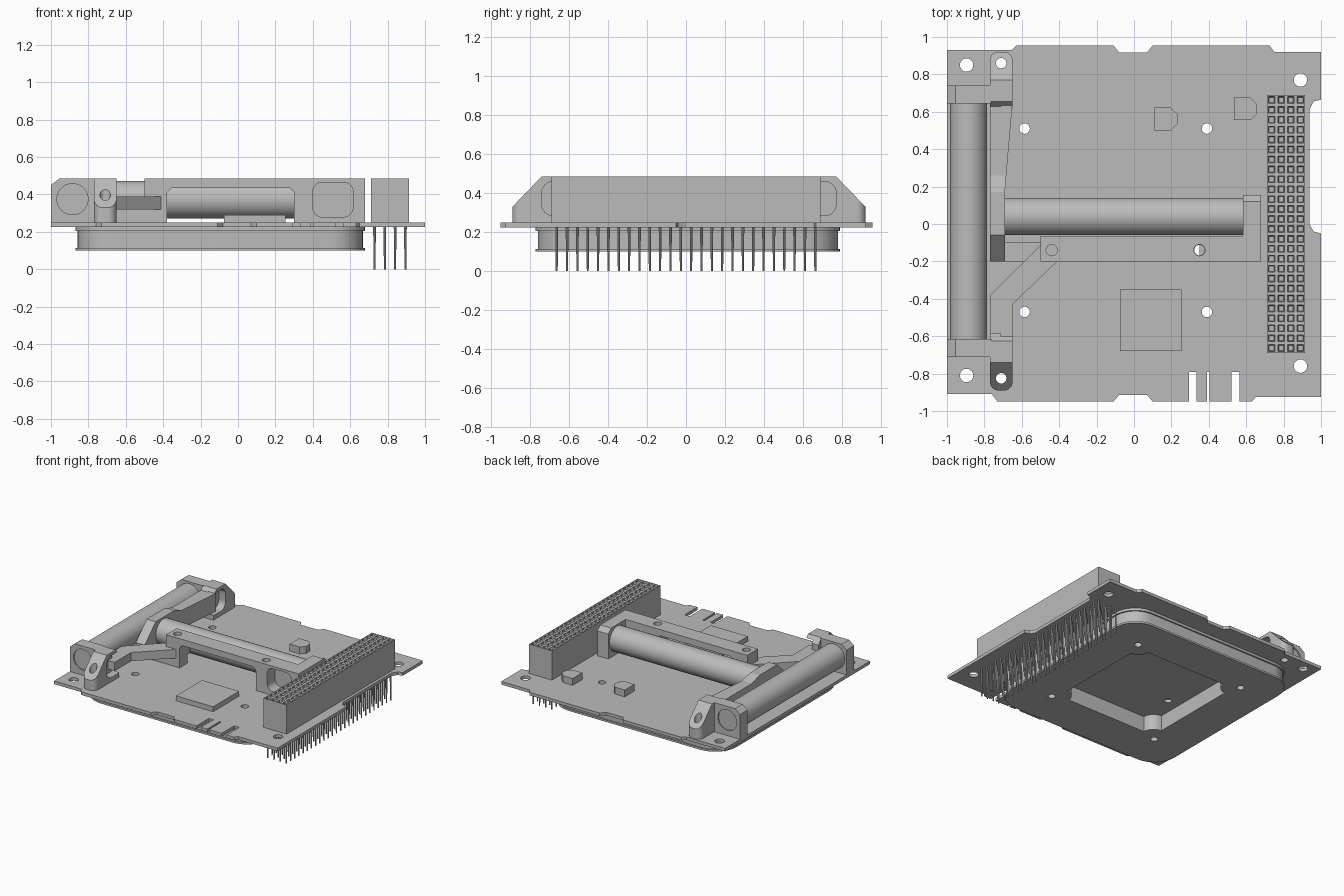
import bpy, bmesh, math

cube = bpy.data.objects.get("Cube")
if cube:
    bpy.data.objects.remove(cube, do_unlink=True)

grey = bpy.data.materials.new("plain_grey")
grey.use_nodes = True
tone = (0.5, 0.5, 0.5, 1)
grey.diffuse_color = tone
grey.node_tree.nodes["Principled BSDF"].inputs["Base Color"].default_value = tone

MID_Y = 0.015      # mirror line of the end brackets
ROD_Z = 0.372
TOP = 0.485
DECK = 0.25


def finish(name, bm):
    bmesh.ops.recalc_face_normals(bm, faces=bm.faces)
    me = bpy.data.meshes.new(name)
    bm.to_mesh(me)
    bm.free()
    me.materials.append(grey)
    ob = bpy.data.objects.new(name, me)
    bpy.context.collection.objects.link(ob)
    return ob


def place(axis, u, v, w):
    return {"z": (u, v, w), "y": (u, w, v), "x": (w, u, v)}[axis]


def prism(name, pts, lo, hi, axis="z"):
    """Extrude a 2D outline along an axis."""
    bm = bmesh.new()
    ends = [[bm.verts.new(place(axis, u, v, w)) for u, v in pts] for w in (lo, hi)]
    bm.faces.new(ends[0])
    bm.faces.new(ends[1])
    n = len(pts)
    for i in range(n):
        j = (i + 1) % n
        bm.faces.new((ends[0][i], ends[0][j], ends[1][j], ends[1][i]))
    return finish(name, bm)


def rect(x0, x1, y0, y1):
    return [(x0, y0), (x1, y0), (x1, y1), (x0, y1)]


def circle(cx, cy, r, n=24):
    return [(cx + r * math.cos(math.tau * i / n), cy + r * math.sin(math.tau * i / n)) for i in range(n)]


def rounded(x0, x1, y0, y1, r, n=8):
    pts = []
    corners = ((x1 - r, y1 - r), (x0 + r, y1 - r), (x0 + r, y0 + r), (x1 - r, y0 + r))
    for k, (cx, cy) in enumerate(corners):
        for i in range(n + 1):
            a = math.pi / 2 * (k + i / n)
            pts.append((cx + r * math.cos(a), cy + r * math.sin(a)))
    return pts


def boolean(ob, tools, op="DIFFERENCE"):
    """Apply booleans, then discard the tool objects."""
    for t in tools:
        m = ob.modifiers.new("bool", "BOOLEAN")
        m.operation, m.object, m.solver = op, t, "EXACT"
    bpy.context.view_layer.update()
    dg = bpy.context.evaluated_depsgraph_get()
    me = bpy.data.meshes.new_from_object(ob.evaluated_get(dg))
    ob.modifiers.clear()
    ob.data = me
    for t in tools:
        bpy.data.objects.remove(t, do_unlink=True)


def drill(ob, spots, r):
    boolean(ob, [prism("drill", circle(x, y, r), -0.1, 0.7) for x, y in spots])


def smooth(*obs):
    for ob in obs:
        bpy.ops.object.select_all(action="DESELECT")
        ob.select_set(True)
        bpy.context.view_layer.objects.active = ob
        bpy.ops.object.shade_smooth_by_angle(angle=math.radians(35))


# Circuit board with edge notches, slots and holes
frame_holes = [(x, y) for x in (-0.585, 0.39) for y in (-0.47, 0.51)]
arm_holes = [(-0.44, -0.14), (0.35, -0.14)]
corner_holes = [(-0.895, 0.85), (-0.895, -0.81), (0.89, 0.77), (0.89, -0.76)]
foot_holes = [(-0.71, 0.86), (-0.71, -0.825)]
front_edge = [(-1, -0.91), (-0.76, -0.91), (-0.73, -0.95), (-0.11, -0.95), (-0.08, -0.915),
              (0.07, -0.915), (0.1, -0.95), (0.63, -0.95), (0.65, -0.925), (1, -0.925)]
right_edge = [(1, -0.05), (0.96, -0.04), (0.937, 0), (0.937, 0.61), (0.96, 0.655), (1, 0.665)]
back_edge = [(1, 0.92), (0.75, 0.92), (0.725, 0.955), (0.1, 0.955), (0.07, 0.917),
             (-0.08, 0.917), (-0.11, 0.955), (-0.63, 0.955), (-0.655, 0.93), (-1, 0.93)]
board = prism("circuit_board", front_edge + right_edge + back_edge, 0.225, DECK)
boolean(board, [prism("slot", rect(a, b, -1.1, -0.79), 0, 0.5)
                for a, b in ((0.295, 0.335), (0.39, 0.405), (0.52, 0.565))])
drill(board, frame_holes + arm_holes + foot_holes, 0.028)
drill(board, corner_holes, 0.036)

# Flat coil frame below the board: two flanges and an inset web
window_x, window_y = (-0.545, 0.35), (-0.43, 0.47)
for name, z0, z1, inset in (("coil_lower_flange", 0.1, 0.115, 0), ("coil_web", 0.115, 0.205, 0.012),
                            ("coil_upper_flange", 0.205, 0.225, 0)):
    part = prism(name, rounded(-0.87 + inset, 0.68 - inset, -0.77 + inset, 0.79 - inset, 0.19 - inset), z0, z1)
    boolean(part, [prism("window", rect(*window_x, *window_y), 0, 0.5)])
    # Rounded bosses in the window corners
    bosses = [prism("boss", circle(x, y, 0.09), z0, z1) for x in window_x for y in window_y]
    boolean(part, bosses, "UNION")
    drill(part, frame_holes, 0.028)
    smooth(part)

# Stacking headers with socket pits, and their pins
PITCH = 0.0523
for side, x0 in (("right", 0.71), ("left", 0.8125)):
    bm = bmesh.new()
    bmesh.ops.create_grid(bm, x_segments=2, y_segments=26, size=0.5)
    for v in bm.verts:
        v.co = (x0 + (v.co.x + 0.5) * 0.1025, v.co.y * 1.38, TOP)
    cells = list(bm.faces)
    rim = [e for e in bm.edges if e.is_boundary]
    ext = bmesh.ops.extrude_edge_only(bm, edges=rim)["geom"]
    for v in (g for g in ext if isinstance(g, bmesh.types.BMVert)):
        v.co.z = DECK
    bmesh.ops.contextual_create(bm, geom=[g for g in ext if isinstance(g, bmesh.types.BMEdge)])
    bmesh.ops.recalc_face_normals(bm, faces=bm.faces)
    bmesh.ops.inset_individual(bm, faces=cells, thickness=0.012)
    bmesh.ops.inset_individual(bm, faces=cells, thickness=0.006, depth=-0.03)
    finish(side + "_header", bm)

bm = bmesh.new()
for col in range(4):
    for row in range(26):
        made = bmesh.ops.create_cone(bm, cap_ends=True, segments=8, radius1=0.005, radius2=0.0075, depth=0.24)
        bmesh.ops.translate(bm, verts=made["verts"],
                            vec=(0.73 + col * 0.055, (row - 12.5) * 0.053, 0.12))
smooth(finish("header_pins", bm))

# Chips on the deck
prism("processor_chip", rect(-0.075, 0.255, -0.68, -0.35), DECK, 0.29)
for name, x, y in (("centre_sensor", 0.11, 0.5), ("side_sensor", 0.535, 0.555)):
    w, c = 0.122, 0.035
    prism(name, [(x, y), (x + w - c, y), (x + w, y + c), (x + w, y + w - c), (x + w - c, y + w), (x, y + w)],
          DECK, 0.305)

# Two torque rods
side_rod = prism("side_rod", circle(-0.885, ROD_Z, 0.098, 48), -0.65, 0.68, "y")
cross_rod = prism("cross_rod", circle(0.04, ROD_Z, 0.1, 48), -0.72, 0.6, "x")
smooth(side_rod, cross_rod)

# Mirrored end brackets: block around the side rod, plus a sloped foot
for name, s in (("back", 1), ("front", -1)):
    def y(d):
        return MID_Y + s * d
    block = prism(name + "_rod_block", [(-1, DECK), (-0.765, DECK), (-0.765, TOP), (-0.955, TOP), (-1, 0.45)],
                  min(y(0.63), y(0.725)), max(y(0.63), y(0.725)), "y")
    ring = prism("recess", circle(-0.885, 0.375, 0.083, 32), y(0.715), y(0.8), "y")
    boolean(block, [ring])
    foot = prism(name + "_foot", [(y(0.6), DECK), (y(0.905), DECK), (y(0.905), 0.33), (y(0.755), TOP),
                                  (y(0.64), TOP), (y(0.6), 0.44)], -0.77, -0.65, "x")
    # Rounded foot toe
    outline = rounded(-0.77, -0.65, min(y(0.4), y(0.905)), max(y(0.4), y(0.905)), 0.045)
    boolean(foot, [prism("toe", outline, 0, 0.6)], "INTERSECT")
    pocket = rounded(min(y(0.56), y(0.755)), max(y(0.56), y(0.755)), 0.285, 0.46, 0.06)
    boolean(foot, [prism("pocket", pocket, -0.71, -0.6, "x")])
    drill(foot, [foot_holes[0 if s > 0 else 1]], 0.028)
    smooth(foot)

# Side beam from the back foot to the cross rod
beam = prism("side_beam", [(-0.2, 0.32), (-0.2, 0.35), (-0.06, TOP), (0.17, TOP), (0.26, 0.455),
                           (0.65, 0.455), (0.65, 0.31), (0.2, 0.31), (0.12, DECK), (-0.1, DECK)],
             -0.77, -0.65, "x")
boolean(beam, [prism("taper", [(-0.69, -0.3), (-0.69, 0.18), (-0.65, 0.64), (-0.5, 0.64), (-0.5, -0.3)], 0, 0.6)])

# Diagonal strut from the front foot to the cross arm
strut = prism("diagonal_strut", [(-0.77, -0.64), (-0.65, -0.64), (-0.65, -0.43), (-0.4, -0.19),
                                 (-0.4, -0.075), (-0.46, -0.075), (-0.77, -0.38)], 0.32, 0.39)
drill(strut, arm_holes[:1], 0.03)

# Cross arm with an arched opening and a pocketed end
arm = prism("cross_arm", [(-0.5, 0.32), (-0.38, 0.32), (-0.38, 0.41), (-0.355, 0.435), (0.275, 0.435),
                          (0.3, 0.41), (0.3, DECK), (0.68, DECK), (0.68, TOP), (-0.5, TOP)],
            -0.2, -0.065, "y")
boolean(arm, [prism("pocket", rounded(0.4, 0.615, 0.28, 0.465, 0.05), -0.3, -0.1, "y")])
drill(arm, arm_holes, 0.03)
smooth(arm)
prism("cross_rod_cap", [(-0.07, DECK), (0.155, DECK), (0.155, 0.45), (0.12, TOP), (-0.07, TOP)],
      0.583, 0.68, "x")
# Narrow shelf joining the arm to the side beam
prism("beam_link", rect(-0.7, -0.38, -0.2, -0.1), DECK, 0.32)
